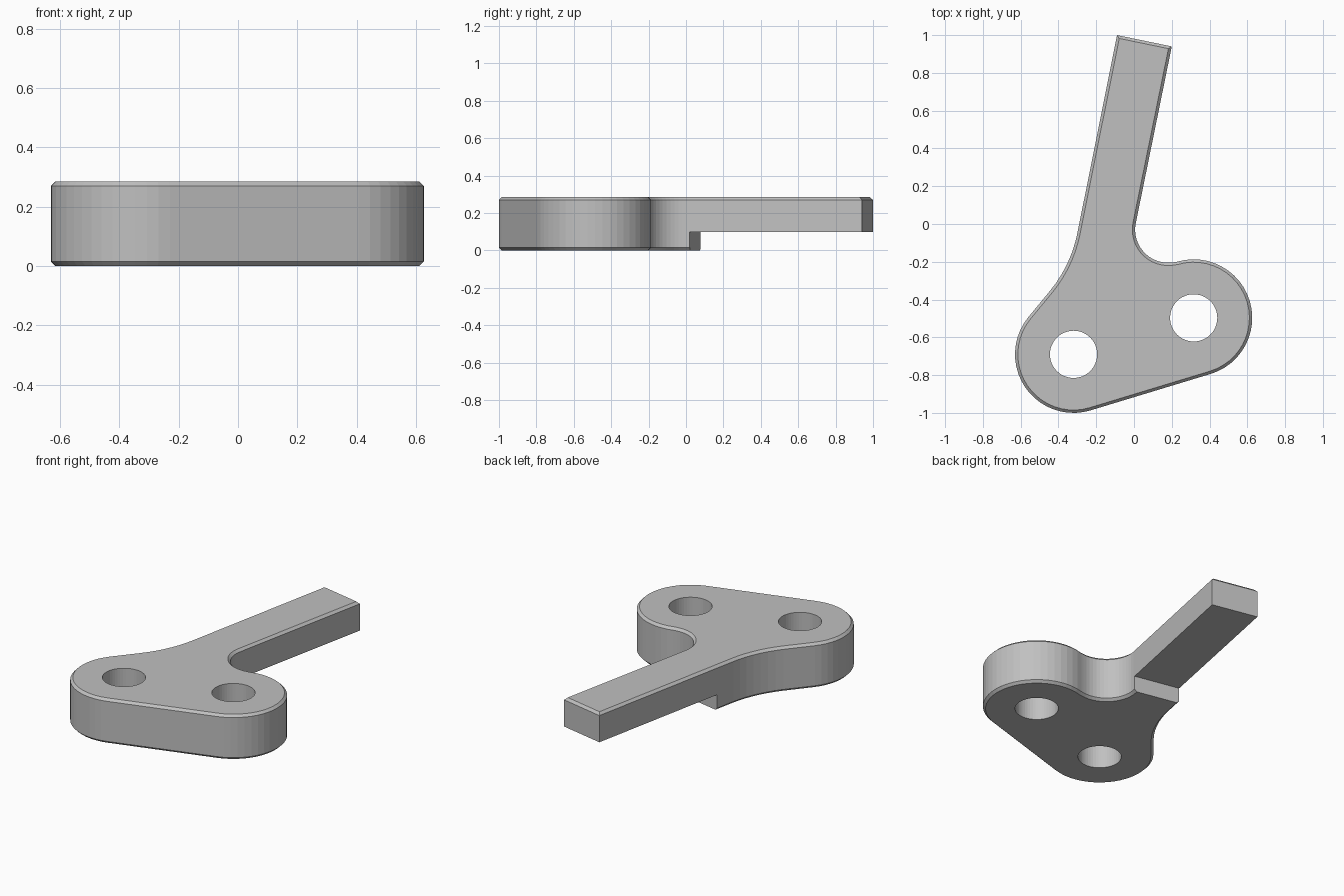
import bpy
import bmesh
from math import radians, cos, sin, ceil
from mathutils import Vector, Matrix

cube = bpy.data.objects.get("Cube")
if cube:
    bpy.data.objects.remove(cube, do_unlink=True)

HEIGHT, CHAMFER, ARM_BOTTOM = 0.285, 0.015, 0.10
LOBE_R, HOLE_R = 0.31, 0.125
LOBES = [Vector((-0.32, -0.69)), Vector((0.316, -0.497))]
ARM_ANGLE = radians(78.5)

grey = bpy.data.materials.new("plain grey")
grey.use_nodes = True
grey.diffuse_color = (0.53, 0.53, 0.53, 1)
grey.node_tree.nodes["Principled BSDF"].inputs["Base Color"].default_value = grey.diffuse_color


def arc(centre, radius, start, end, step=7.5):
    n = ceil(abs(end - start) / step)
    angles = [radians(start + (end - start) * i / n) for i in range(n + 1)]
    return [Vector((centre[0] + radius * cos(a), centre[1] + radius * sin(a))) for a in angles]


def inset(points, amount):
    """Mitred inward offset of a counter-clockwise outline."""
    result = []
    for i, p in enumerate(points):
        a = (p - points[i - 1]).normalized()
        b = (points[(i + 1) % len(points)] - p).normalized()
        na, nb = Vector((-a.y, a.x)), Vector((-b.y, b.x))
        result.append(p + (na + nb) * amount / (1 + na.dot(nb)))
    return result


def make_object(name, bm):
    bmesh.ops.recalc_face_normals(bm, faces=bm.faces)
    mesh = bpy.data.meshes.new(name)
    bm.to_mesh(mesh)
    bm.free()
    mesh.materials.append(grey)
    obj = bpy.data.objects.new(name, mesh)
    bpy.context.collection.objects.link(obj)
    return obj


def cut(target, cutter):
    cutter.hide_render = True
    mod = target.modifiers.new("cut", "BOOLEAN")
    mod.operation, mod.solver, mod.object = "DIFFERENCE", "EXACT", cutter
    bpy.context.view_layer.objects.active = target
    bpy.ops.object.modifier_apply(modifier=mod.name)
    bpy.data.objects.remove(cutter, do_unlink=True)


# Outline: two round lobes, a tight inner fillet, the arm and a wide outer fillet
outline = (arc(LOBES[0], LOBE_R, 141, 287)
           + arc(LOBES[1], LOBE_R, -73, 106.6)
           + arc((0.181, -0.03), 0.175, 286.6, 168.5)[1:]
           + [Vector((0.20, 0.94)), Vector((-0.09, 1.0))]
           + arc((-0.986, 0.09), 0.70, -11.5, -39, 4))

# Plate with chamfered top and bottom rims
bm = bmesh.new()
levels = [(0, CHAMFER), (CHAMFER, 0), (HEIGHT - CHAMFER, 0), (HEIGHT, CHAMFER)]
rings = [[bm.verts.new((p.x, p.y, z)) for p in inset(outline, d)] for z, d in levels]
for low, high in zip(rings, rings[1:]):
    for i in range(len(low)):
        bm.faces.new((low[i - 1], low[i], high[i], high[i - 1]))
bm.faces.new(rings[0][::-1])
bm.faces.new(rings[-1])
plate = make_object("lever_plate", bm)

# Step that thins the arm from below
bm = bmesh.new()
length, depth = 1.4, 0.4
bmesh.ops.create_cube(bm, size=1, matrix=Matrix.LocRotScale(
    Vector((-0.135 + cos(ARM_ANGLE) * length / 2, 0.05 + sin(ARM_ANGLE) * length / 2,
            ARM_BOTTOM - depth / 2)),
    Matrix.Rotation(ARM_ANGLE, 3, "Z"), Vector((length, 0.6, depth))))
cut(plate, make_object("arm_step_cutter", bm))

# Through holes in the lobes
for centre in LOBES:
    bm = bmesh.new()
    bmesh.ops.create_cone(bm, cap_ends=True, segments=48, radius1=HOLE_R, radius2=HOLE_R,
                          depth=1, matrix=Matrix.Translation((centre.x, centre.y, HEIGHT / 2)))
    cut(plate, make_object("hole_cutter", bm))
